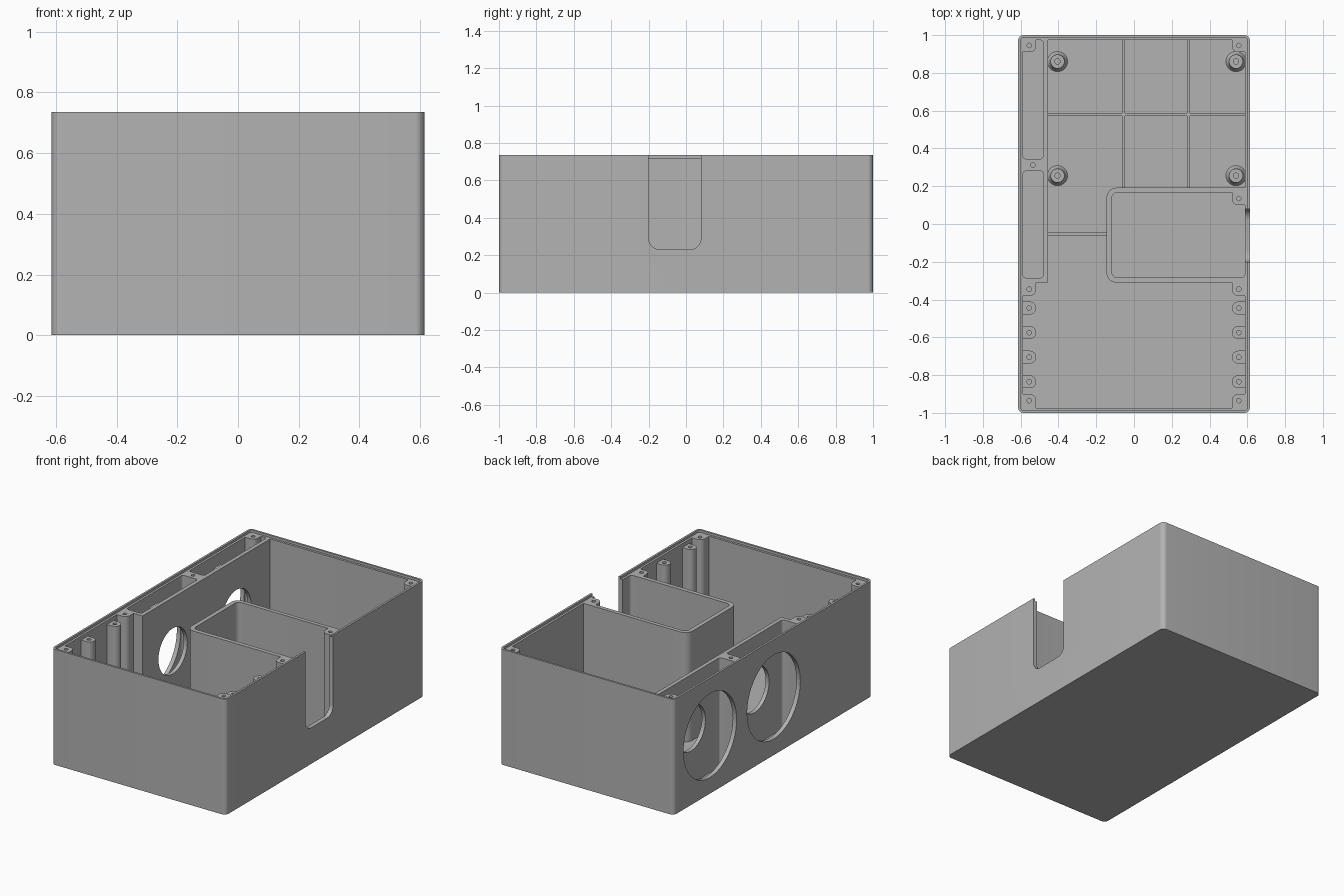
import bpy, bmesh, math
from mathutils import Vector

if "Cube" in bpy.data.objects:
    bpy.data.objects.remove(bpy.data.objects["Cube"])

grey = bpy.data.materials.new("plain grey")
grey.use_nodes = True
COLOUR = (0.45, 0.45, 0.45, 1)
grey.diffuse_color = COLOUR
grey.node_tree.nodes["Principled BSDF"].inputs["Base Color"].default_value = COLOUR

HEIGHT, LEDGE, FLOOR = 0.735, 0.72, 0.025
HALF_X, HALF_Y, WALL = 0.614, 1.0, 0.027
IN_X, IN_Y = HALF_X - WALL, HALF_Y - WALL


def finish(name, bm):
    bmesh.ops.recalc_face_normals(bm, faces=bm.faces)
    mesh = bpy.data.meshes.new(name)
    bm.to_mesh(mesh)
    bm.free()
    mesh.materials.append(grey)
    obj = bpy.data.objects.new(name, mesh)
    bpy.context.collection.objects.link(obj)
    smooth(obj)
    return obj


def smooth(obj):
    obj.data.shade_smooth()
    obj.data.set_sharp_from_angle(angle=math.radians(35))


def prism(name, x, y, z, radii=(0, 0, 0, 0), along_x=False, steps=8):
    """Rounded rectangle extruded in z; corner radii run counter-clockwise from low x, low y.
    With along_x the rectangle lies in y and z and is extruded in x."""
    bm = bmesh.new()
    corners = [(x[0], y[0], 1, 1), (x[1], y[0], -1, 1), (x[1], y[1], -1, -1), (x[0], y[1], 1, -1)]
    pts = []
    for i, (cx, cy, sx, sy) in enumerate(corners):
        r = radii[i]
        for k in range(steps + 1 if r else 1):
            a = math.pi + math.pi / 2 * (i + k / steps)
            pts.append((cx + sx * r + r * math.cos(a), cy + sy * r + r * math.sin(a)) if r else (cx, cy))
    verts = [bm.verts.new((z[0], a, b) if along_x else (a, b, z[0])) for a, b in pts]
    bmesh.ops.remove_doubles(bm, verts=verts, dist=1e-5)
    face = bm.faces.new(list(bm.verts))
    up = bmesh.ops.extrude_face_region(bm, geom=[face])["geom"]
    move = Vector((1, 0, 0) if along_x else (0, 0, 1)) * (z[1] - z[0])
    bmesh.ops.translate(bm, vec=move, verts=[v for v in up if isinstance(v, bmesh.types.BMVert)])
    return finish(name, bm)


def disc(name, a, b, r, depth, along_x=False, steps=4):
    return prism(name, (a - r, a + r), (b - r, b + r), depth, (r,) * 4, along_x, steps)


def cut(obj, cutters):
    """Subtract the cutters, bake the result and remove them."""
    for c in cutters:
        m = obj.modifiers.new("cut", "BOOLEAN")
        m.operation, m.solver, m.object = "DIFFERENCE", "EXACT", c
    bpy.context.view_layer.update()
    graph = bpy.context.evaluated_depsgraph_get()
    mesh = bpy.data.meshes.new_from_object(obj.evaluated_get(graph))
    obj.modifiers.clear()
    obj.data = mesh
    smooth(obj)
    for c in cutters:
        bpy.data.objects.remove(c)


def notch():
    return prism("notch_cutter", (-0.2, 0.08), (0.23, 1), (0.5, 0.8), (0.06, 0.06, 0, 0), True)


def port_cutters():
    # Wide openings in the outer wall, narrow ones in the partition
    out = []
    for y in (0.635, -0.005):
        out.append(disc("wide_cutter", y, 0.37, 0.267, (-0.8, -0.55), True, 16))
        out.append(disc("narrow_cutter", y, 0.38, 0.145, (-0.55, -0.4), True, 16))
    return out


# Outer shell with a stepped rim, cable notch and two side ports
shell = prism("outer_shell", (-HALF_X, HALF_X), (-HALF_Y, HALF_Y), (0, HEIGHT), (0.03,) * 4)
lip = 0.013
cut(shell, [
    prism("cavity_cutter", (-IN_X, IN_X), (-IN_Y, IN_Y), (FLOOR, 1), (0.012,) * 4),
    prism("rim_cutter", (lip - HALF_X, HALF_X - lip), (lip - HALF_Y, HALF_Y - lip), (LEDGE, 1), (0.018,) * 4),
    notch()] + port_cutters())

# Side chambers behind the ports, with a screw block between them
chamber = prism("side_chambers", (-0.6, -0.455), (-0.31, 0.985), (0.01, LEDGE))
cut(chamber, [
    prism("pocket_cutter", (-IN_X, -0.48), (-0.285, 0.28), (FLOOR, 1), (0.015,) * 4),
    prism("pocket_cutter", (-IN_X, -0.48), (0.345, IN_Y), (FLOOR, 1), (0.015,) * 4),
    disc("screw_cutter", -0.535, 0.312, 0.012, (0.6, 1))] + port_cutters())

# Inner bay next to the notch
bay = prism("inner_bay", (-0.145, 0.6), (-0.31, 0.192), (0.01, LEDGE), (0.05, 0, 0, 0.05))
cut(bay, [
    prism("bay_cutter", (-0.118, IN_X), (-0.283, 0.167), (0, 1), (0.03, 0.02, 0.02, 0.03)),
    notch()])


def post(name, side, y, r_low, r_high, y_low, y_high, top):
    """Screw post growing inwards from a side wall; side is -1 or 1."""
    tip, wall = side * 0.518, side * 0.6
    radii = (0, r_low, r_high, 0) if side < 0 else (r_low, 0, 0, r_high)
    obj = prism(name, sorted((tip, wall)), (y_low, y_high), (0.01, top), radii)
    cut(obj, [disc("screw_cutter", side * 0.555, y, 0.012, (top - 0.12, 1))])


R = 0.034
for side, label in ((-1, "right"), (1, "left")):
    # Corner posts
    post(f"back_corner_post_{label}", side, 0.945, R, 0, 0.91, 0.985, LEDGE)
    post(f"front_corner_post_{label}", side, -0.935, 0, R, -0.985, -0.9, LEDGE)
    post(f"middle_post_{label}", side, -0.345, R, 0, -0.38, -0.3, LEDGE)
    # Row of round posts, tall and short in alternation
    for i, y in enumerate((-0.445, -0.575, -0.705, -0.835)):
        tall = (i % 2 == 0) == (side < 0)
        post(f"row_post_{label}_{i + 1}", side, y, R, R, y - R, y + R, 0.695 if tall else 0.36)
post("bay_post", 1, 0.135, R, 0, 0.1, 0.18, LEDGE)

# Low ribs on the floor
w, rib_z = 0.008, (0.01, 0.055)
for i, x in enumerate((-0.055, 0.288)):
    prism(f"long_rib_{i + 1}", (x - w, x + w), (0.18, 0.98), rib_z)
prism("cross_rib_back", (-0.46, 0.595), (0.58 - w, 0.58 + w), rib_z)
prism("cross_rib_middle", (-0.46, -0.135), (-0.052 - w, -0.052 + w), rib_z)


# Board standoffs with a flared foot and a screw hole
def standoff(name, x, y):
    bm = bmesh.new()
    profile = [(0.058, 0.02), (0.047, 0.032), (0.039, 0.055), (0.037, 0.11),
               (0.014, 0.11), (0.014, 0.05), (0, 0.05)]
    verts = [bm.verts.new((x + r, y, z)) for r, z in profile]
    edges = [bm.edges.new(pair) for pair in zip(verts, verts[1:])]
    bmesh.ops.spin(bm, geom=verts + edges, cent=(x, y, 0), axis=(0, 0, 1),
                   angle=math.tau, steps=24)
    bmesh.ops.remove_doubles(bm, verts=bm.verts, dist=1e-4)
    finish(name, bm)


for row, y in (("back", 0.86), ("front", 0.256)):
    for label, x in (("right", -0.405), ("left", 0.54)):
        standoff(f"standoff_{row}_{label}", x, y)
